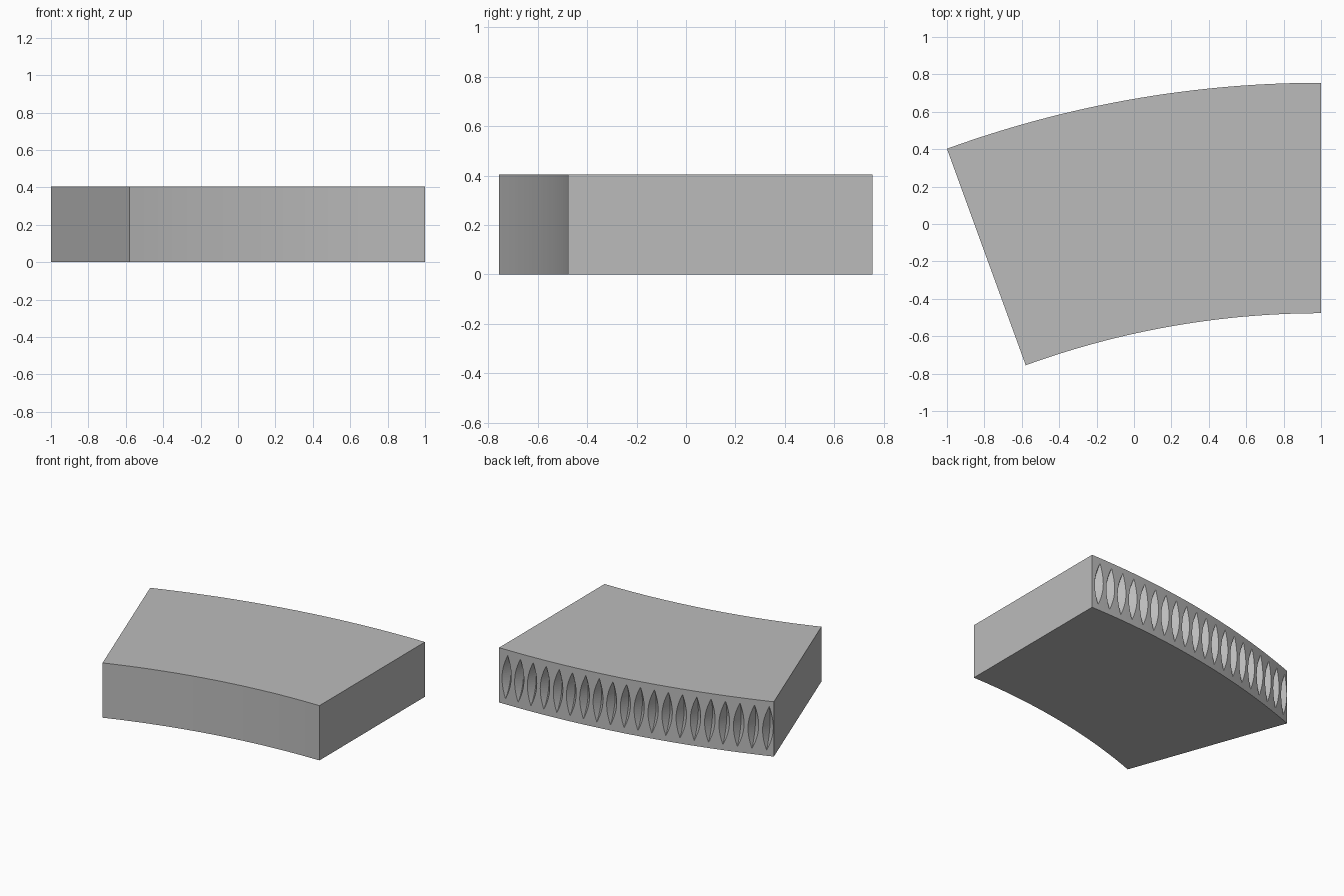
import bpy, bmesh, math
from mathutils import Matrix, Vector

if "Cube" in bpy.data.objects:
    bpy.data.objects.remove(bpy.data.objects["Cube"], do_unlink=True)

# Ring sector dimensions
R_OUT, R_IN, HEIGHT = 5.848, 4.616, 0.405
SWEEP, SEGMENTS = 20, 40
CENTRE = Vector((1.0, -5.093, 0))

# Worm tooth pocket dimensions
TEETH, FIRST = 20, 0.6
DISC_R, DEPTH, SLOPE, LEAD = 0.29, 0.05, 0.74, 3.2

grey = bpy.data.materials.new("plain_grey")
grey.use_nodes = True
grey.diffuse_color = (0.5, 0.5, 0.5, 1)
grey.node_tree.nodes["Principled BSDF"].inputs["Base Color"].default_value = (0.5, 0.5, 0.5, 1)


def radial(deg):
    a = math.radians(deg)
    return Vector((-math.sin(a), math.cos(a), 0))


def make_object(name, bm):
    bmesh.ops.recalc_face_normals(bm, faces=bm.faces)
    mesh = bpy.data.meshes.new(name)
    bm.to_mesh(mesh)
    bm.free()
    mesh.materials.append(grey)
    obj = bpy.data.objects.new(name, mesh)
    bpy.context.collection.objects.link(obj)
    return obj


# Curved block: extrude the sector outline
bm = bmesh.new()
angles = [SWEEP * i / SEGMENTS for i in range(SEGMENTS + 1)]
outline = [CENTRE + radial(a) * R_OUT for a in angles]
outline += [CENTRE + radial(a) * R_IN for a in reversed(angles)]
base = bm.faces.new([bm.verts.new(p) for p in outline])
top = bmesh.ops.extrude_face_region(bm, geom=[base])["geom"]
bmesh.ops.translate(bm, vec=(0, 0, HEIGHT),
                    verts=[v for v in top if isinstance(v, bmesh.types.BMVert)])
block = make_object("gear_segment", bm)


def add_disc(bm, matrix, steps=96):
    """V-edged disc whose axis is the local x axis."""
    rim = DEPTH + 0.01
    rings = []
    for x, r in ((-rim * SLOPE, DISC_R - rim), (0, DISC_R), (rim * SLOPE, DISC_R - rim)):
        turn = [2 * math.pi * k / steps for k in range(steps)]
        rings.append([bm.verts.new(matrix @ Vector((x, r * math.cos(t), r * math.sin(t))))
                      for t in turn])
    for a, b in zip(rings, rings[1:]):
        for k in range(steps):
            n = (k + 1) % steps
            bm.faces.new((a[k], a[n], b[n], b[k]))
    bm.faces.new(rings[0])
    bm.faces.new(rings[-1])


# Row of slightly slanted discs that cut the pockets
bm = bmesh.new()
for i in range(TEETH):
    angle = FIRST + i
    spot = CENTRE + radial(angle) * (R_OUT - DEPTH + DISC_R) + Vector((0, 0, HEIGHT / 2))
    add_disc(bm, Matrix.Translation(spot)
             @ Matrix.Rotation(math.radians(angle), 4, "Z")
             @ Matrix.Rotation(math.radians(-LEAD), 4, "Y"))
cutter = make_object("tooth_cutter", bm)
cutter.hide_render = True

cut = block.modifiers.new("tooth_pockets", "BOOLEAN")
cut.operation = "DIFFERENCE"
cut.solver = "EXACT"
cut.object = cutter
bpy.context.view_layer.objects.active = block
bpy.ops.object.modifier_apply(modifier=cut.name)
bpy.data.objects.remove(cutter, do_unlink=True)
